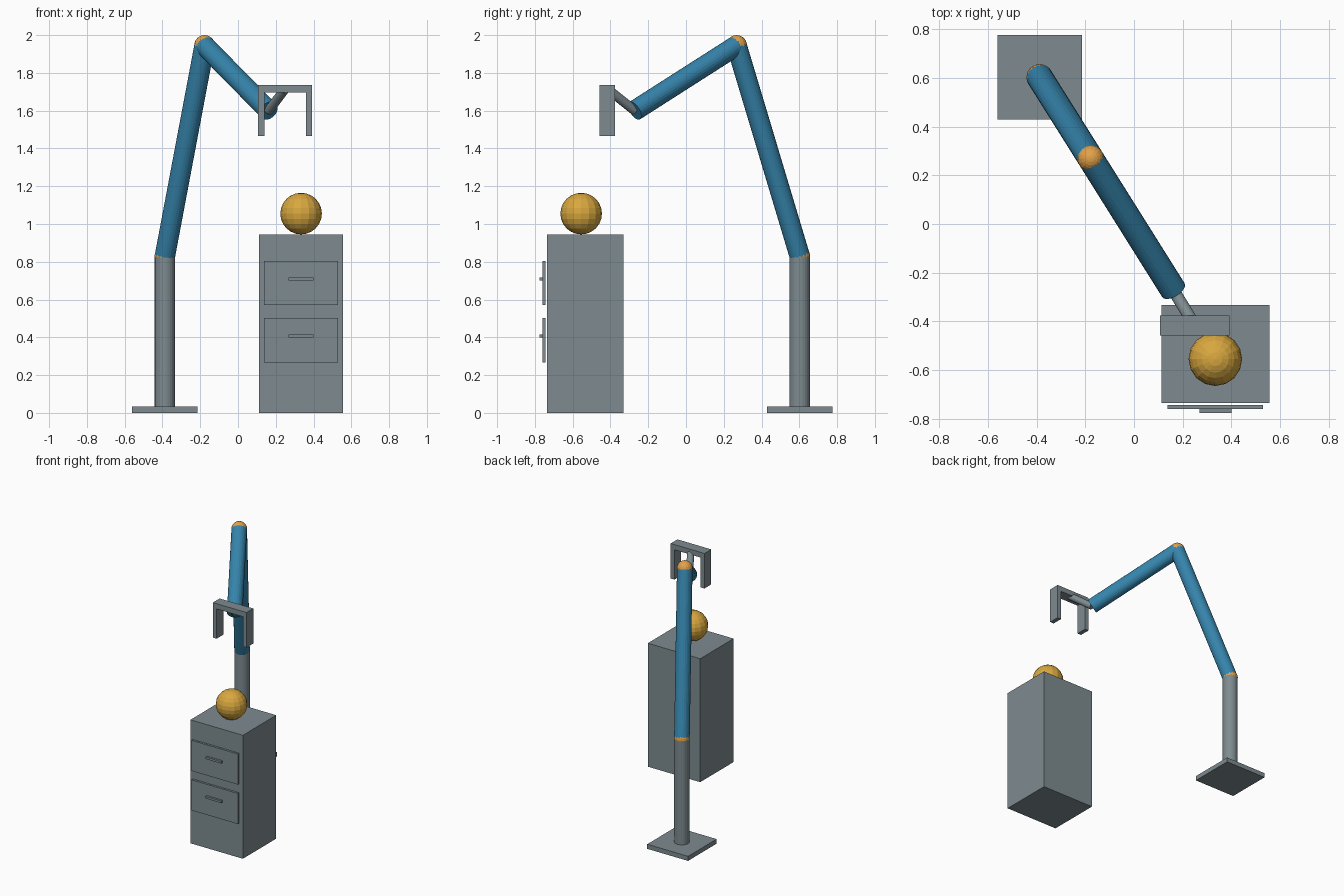
import bpy
from mathutils import Vector

if "Cube" in bpy.data.objects:
    bpy.data.objects.remove(bpy.data.objects["Cube"])


def material(name, rgb):
    m = bpy.data.materials.new(name)
    m.diffuse_color = (*rgb, 1)
    m.use_nodes = True
    m.node_tree.nodes["Principled BSDF"].inputs["Base Color"].default_value = m.diffuse_color
    return m


GREY = material("steel grey", (0.21, 0.26, 0.28))
BLUE = material("arm blue", (0.036, 0.23, 0.41))
ORANGE = material("joint orange", (0.76, 0.36, 0.07))
YELLOW = material("ball yellow", (0.69, 0.39, 0.05))


def finish(name, mat):
    ob = bpy.context.object
    ob.name = name
    ob.data.materials.append(mat)
    return ob


def box(name, x, y, z, mat=GREY):
    """Box from (min, max) ranges along each axis."""
    ranges = (x, y, z)
    bpy.ops.mesh.primitive_cube_add(size=1, location=[(a + b) / 2 for a, b in ranges])
    ob = finish(name, mat)
    ob.scale = [b - a for a, b in ranges]
    bpy.ops.object.transform_apply(location=False, rotation=False, scale=True)


def rod(name, start, end, radius, mat, sides=24):
    """Cylinder between two points."""
    d = end - start
    bpy.ops.mesh.primitive_cylinder_add(vertices=sides, radius=radius, depth=d.length,
                                        location=(start + end) / 2)
    ob = finish(name, mat)
    ob.rotation_euler = d.to_track_quat('Z', 'Y').to_euler()


def ball(name, centre, radius, mat):
    bpy.ops.mesh.primitive_uv_sphere_add(segments=16, ring_count=12, radius=radius, location=centre)
    finish(name, mat)


# Arm joints
foot = Vector((-0.387, 0.602, 0.03))
shoulder = Vector((-0.387, 0.602, 0.83))
elbow = Vector((-0.177, 0.268, 1.945))
wrist = Vector((0.162, -0.272, 1.60))
hand = Vector((0.247, -0.412, 1.712))

# Stand and arm
box("base_plate", (-0.56, -0.214), (0.429, 0.775), (0, 0.035))
rod("column", foot, shoulder, 0.054, GREY)
ball("shoulder_joint", shoulder, 0.055, ORANGE)
rod("upper_arm", shoulder, elbow, 0.054, BLUE)
ball("elbow_joint", elbow, 0.055, ORANGE)
rod("forearm", elbow, wrist, 0.054, BLUE)
rod("wrist_rod", wrist, hand, 0.025, GREY)

# Gripper
GY = (-0.458, -0.376)
box("gripper_bar", (0.107, 0.393), GY, (1.695, 1.735))
for side, x in (("left", 0.107), ("right", 0.361)):
    box(side + "_gripper_finger", (x, x + 0.032), GY, (1.467, 1.695))

# Cabinet with two drawers
box("cabinet", (0.112, 0.556), (-0.735, -0.332), (0, 0.945))
for label, z in (("lower", 0.268), ("upper", 0.570)):
    box(label + "_drawer", (0.138, 0.530), (-0.759, -0.743), (z, z + 0.234))
    box(label + "_handle", (0.268, 0.400), (-0.775, -0.758), (z + 0.132, z + 0.148))

# Ball resting on the cabinet
ball("ball", (0.334, -0.555, 1.055), 0.11, YELLOW)
